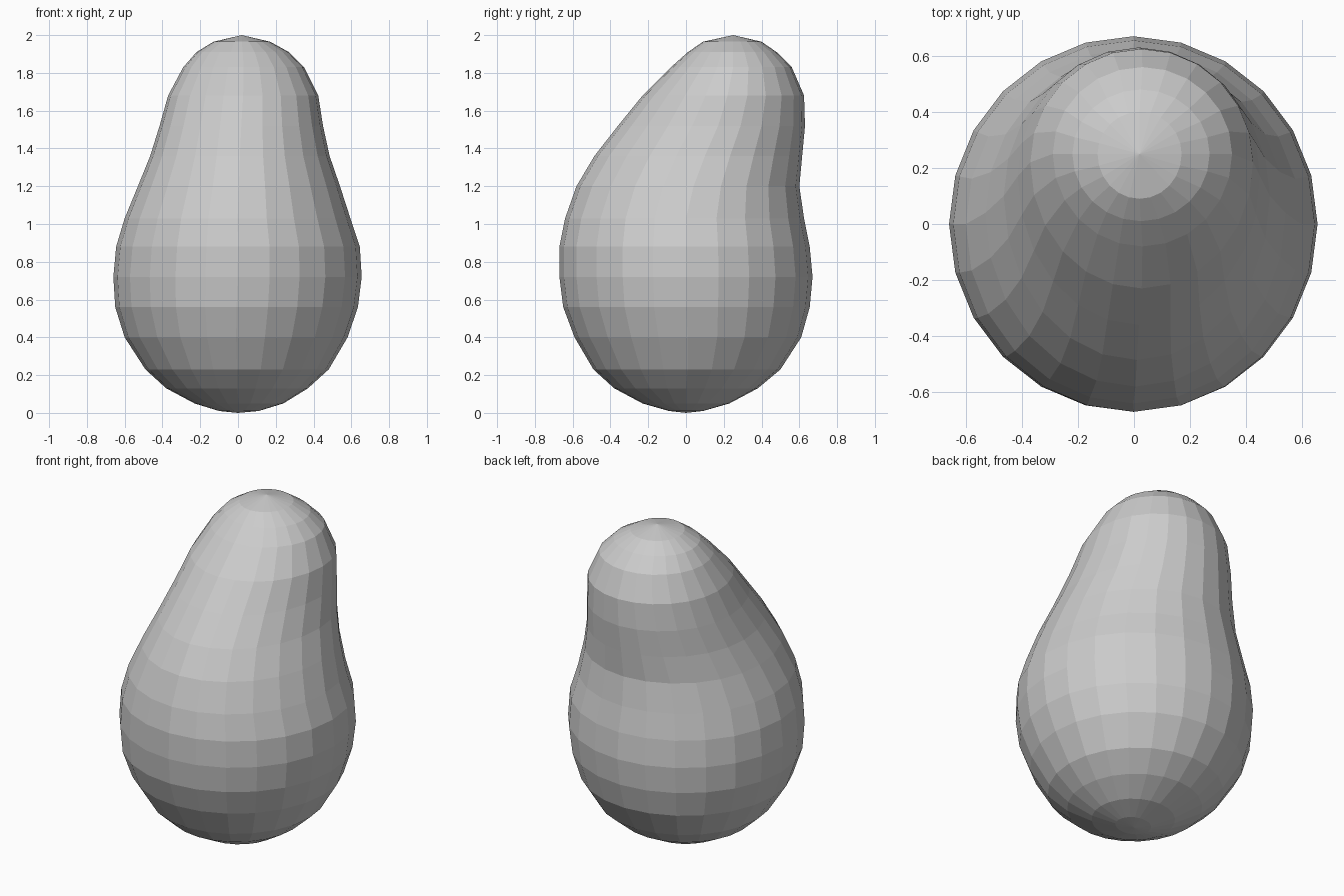
import bpy, bmesh
from math import sin, cos, tau

SIDES = 24

# Cross-sections: z, left x, right x, front y, widest y, back y
RINGS = [
    (0.01, -0.10, 0.11, -0.09, 0.00, 0.09),
    (0.05, -0.23, 0.24, -0.23, 0.00, 0.23),
    (0.13, -0.38, 0.37, -0.38, 0.00, 0.38),
    (0.23, -0.49, 0.48, -0.49, 0.01, 0.50),
    (0.40, -0.60, 0.58, -0.59, 0.01, 0.61),
    (0.56, -0.65, 0.635, -0.65, 0.00, 0.655),
    (0.72, -0.66, 0.655, -0.67, 0.00, 0.67),
    (0.88, -0.645, 0.645, -0.67, 0.00, 0.655),
    (1.03, -0.60, 0.595, -0.64, 0.00, 0.625),
    (1.20, -0.53, 0.54, -0.58, 0.04, 0.60),
    (1.36, -0.465, 0.485, -0.485, 0.10, 0.615),
    (1.52, -0.415, 0.45, -0.36, 0.17, 0.63),
    (1.68, -0.37, 0.425, -0.23, 0.22, 0.625),
    (1.83, -0.29, 0.35, -0.08, 0.25, 0.56),
    (1.91, -0.22, 0.27, 0.01, 0.25, 0.48),
    (1.965, -0.13, 0.17, 0.09, 0.25, 0.40),
]


def add_ring(bm, z, left, right, front, mid, back):
    """One egg-shaped ring made of two half ellipses."""
    cx, rx = (left + right) / 2, (right - left) / 2
    ring = []
    for i in range(SIDES):
        a = tau * i / SIDES
        ry = back - mid if sin(a) > 0 else mid - front
        ring.append(bm.verts.new((cx + rx * cos(a), mid + ry * sin(a), z)))
    return ring


bm = bmesh.new()
rings = [add_ring(bm, *r) for r in RINGS]

# Skin between neighbouring rings
for lower, upper in zip(rings, rings[1:]):
    for i in range(SIDES):
        j = (i + 1) % SIDES
        bm.faces.new((lower[i], lower[j], upper[j], upper[i]))

# Rounded bottom and top tips
for ring, tip in ((rings[0], (0, 0, 0)), (rings[-1], (0.02, 0.25, 2.0))):
    v = bm.verts.new(tip)
    for i in range(SIDES):
        bm.faces.new((ring[i], ring[(i + 1) % SIDES], v))

bmesh.ops.recalc_face_normals(bm, faces=bm.faces)
mesh = bpy.data.meshes.new("pear_body")
bm.to_mesh(mesh)
bm.free()
bpy.context.collection.objects.link(bpy.data.objects.new("pear_body", mesh))
